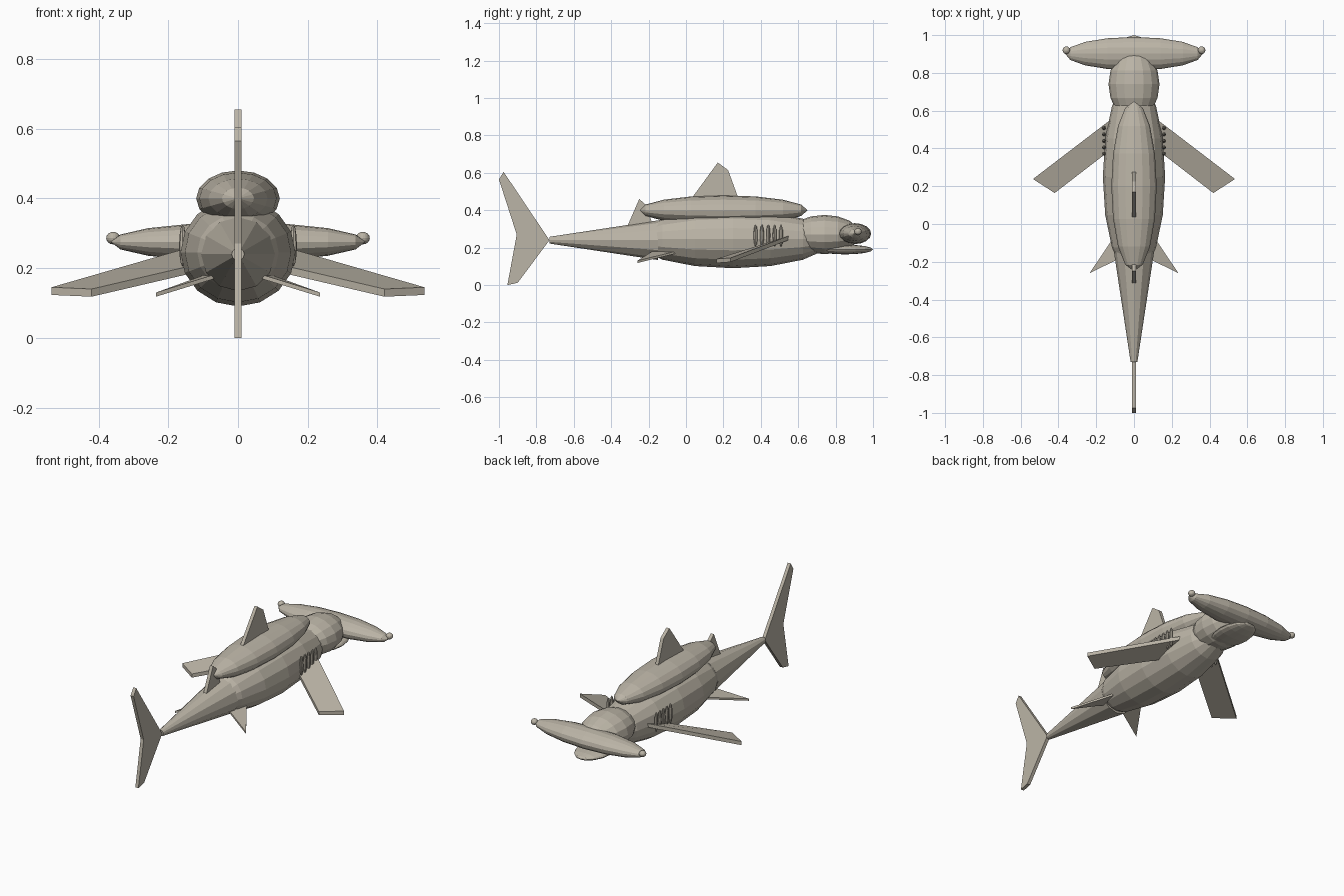
import bpy
import bmesh
from math import radians
from mathutils import Matrix, Vector

cube = bpy.data.objects.get("Cube")
if cube:
    bpy.data.objects.remove(cube, do_unlink=True)

skin = bpy.data.materials.new("warm_grey_skin")
skin.use_nodes = True
colour = (0.50, 0.46, 0.385, 1)
skin.diffuse_color = colour
skin.node_tree.nodes["Principled BSDF"].inputs["Base Color"].default_value = colour

TURN = {"x": Matrix.Rotation(radians(90), 4, "Y"),
        "y": Matrix.Rotation(radians(-90), 4, "X"),
        "z": Matrix.Identity(4)}


def finish(name, bm):
    bmesh.ops.recalc_face_normals(bm, faces=bm.faces)
    mesh = bpy.data.meshes.new(name)
    bm.to_mesh(mesh)
    bm.free()
    mesh.materials.append(skin)
    obj = bpy.data.objects.new(name, mesh)
    bpy.context.collection.objects.link(obj)
    return obj


def ellipsoid(name, centre, radii, pole="y", segments=16, rings=8):
    """Faceted ellipsoid whose poles lie on the given axis."""
    bm = bmesh.new()
    place = Matrix.Translation(centre) @ Matrix.Diagonal((*radii, 1)) @ TURN[pole]
    bmesh.ops.create_uvsphere(bm, u_segments=segments, v_segments=rings,
                              radius=1, matrix=place)
    return finish(name, bm)


def slab(name, outline, offset):
    """Flat plate: an outline pushed along an offset."""
    bm = bmesh.new()
    face = bm.faces.new([bm.verts.new(p) for p in outline])
    made = bmesh.ops.extrude_face_region(bm, geom=[face], use_keep_orig=True)
    moved = [v for v in made["geom"] if isinstance(v, bmesh.types.BMVert)]
    bmesh.ops.translate(bm, verts=moved, vec=Vector(offset))
    return finish(name, bm)


def upright_fin(name, profile):
    """Vertical fin on the centre line from a (y, z) profile."""
    return slab(name, [(-0.01, y, z) for y, z in profile], (0.02, 0, 0))


# Body, back hump and tail stock
ellipsoid("body", (0, 0.25, 0.245), (0.165, 0.53, 0.155))
ellipsoid("back_hump", (0, 0.2, 0.40), (0.12, 0.45, 0.08))
bm = bmesh.new()
bmesh.ops.create_cone(bm, cap_ends=True, segments=12, radius1=0.106, radius2=0.018,
                      depth=0.58, matrix=Matrix.Translation((0, -0.44, 0.24))
                      @ Matrix.Rotation(radians(90), 4, "X"))
finish("tail_stock", bm)

# Head, wide hammer and lower jaw
ellipsoid("head", (0, 0.74, 0.27), (0.135, 0.19, 0.105))
ellipsoid("hammer", (0, 0.902, 0.275), (0.365, 0.088, 0.056), pole="x")
ellipsoid("lower_jaw", (0, 0.85, 0.19), (0.10, 0.15, 0.026))

# Fins on the centre line
upright_fin("dorsal_fin", [(0.02, 0.45), (0.17, 0.655), (0.225, 0.615), (0.285, 0.45)])
upright_fin("rear_dorsal_fin", [(-0.32, 0.30), (-0.25, 0.46), (-0.215, 0.43), (-0.17, 0.30)])
upright_fin("tail_fin", [(-0.73, 0.24), (-0.975, 0.605), (-1.0, 0.565),
                         (-0.905, 0.27), (-0.955, 0.0), (-0.9, 0.012)])

# Paired parts on both sides
for side, s in (("left", 1), ("right", -1)):
    ellipsoid(side + "_eye", (s * 0.358, 0.92, 0.286), (0.02, 0.02, 0.018), pole="z")
    slab(side + "_pectoral_fin",
         [(s * 0.12, 0.555, 0.265), (s * 0.535, 0.238, 0.145),
          (s * 0.42, 0.164, 0.14), (s * 0.12, 0.395, 0.21)], (0, 0, -0.022))
    slab(side + "_pelvic_fin",
         [(s * 0.07, -0.015, 0.19), (s * 0.235, -0.26, 0.13),
          (s * 0.05, -0.17, 0.187)], (0, 0, -0.012))
    for i in range(5):
        ellipsoid(f"{side}_gill_{i + 1}", (s * 0.159, 0.372 + i * 0.034, 0.265),
                  (0.01, 0.011, 0.06), pole="z", segments=8, rings=6)
